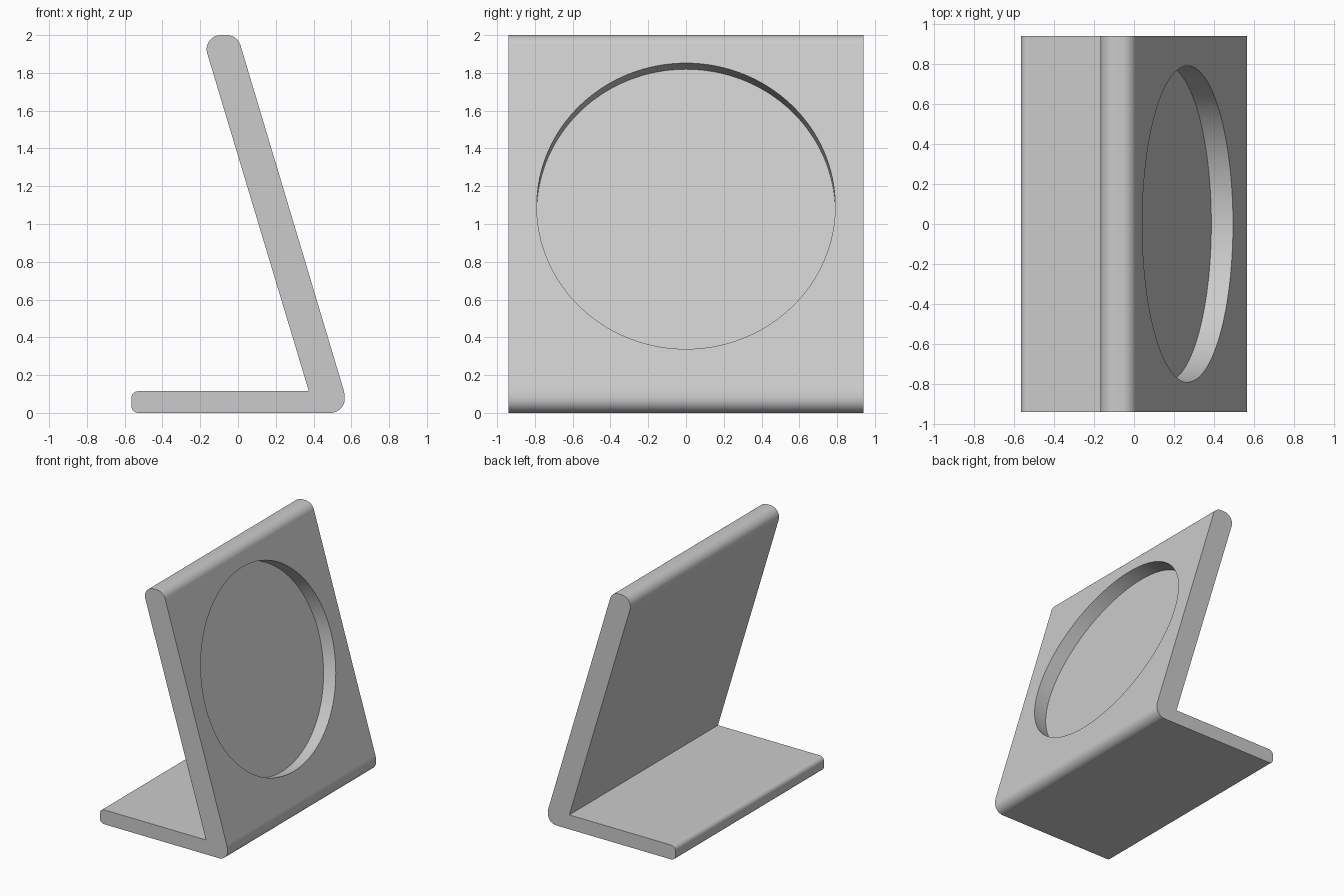
import bpy, bmesh, math
from mathutils import Vector, Matrix

if "Cube" in bpy.data.objects:
    bpy.data.objects.remove(bpy.data.objects["Cube"], do_unlink=True)

HALF_DEPTH = 0.94
LEAN = math.atan(0.2995)          # backward tilt of the upright panel
RECESS_RADIUS, RECESS_DEPTH = 0.79, 0.113

grey = bpy.data.materials.new("plain grey")
grey.use_nodes = True
grey.diffuse_color = (0.6, 0.6, 0.6, 1)
grey.node_tree.nodes["Principled BSDF"].inputs["Base Color"].default_value = (0.6, 0.6, 0.6, 1)


def fillet(prev, corner, nxt, radius, steps=12):
    """Points of an arc that rounds one corner of a profile."""
    if radius == 0:
        return [corner]
    a, b = (prev - corner).normalized(), (nxt - corner).normalized()
    half = a.angle(b) / 2
    centre = corner + (a + b).normalized() * radius / math.sin(half)
    start = (corner + a * radius / math.tan(half) - centre).normalized()
    end = (corner + b * radius / math.tan(half) - centre).normalized()
    return [centre + start.slerp(end, i / steps) * radius for i in range(steps + 1)]


def mesh_object(name, bm):
    bmesh.ops.recalc_face_normals(bm, faces=bm.faces)
    mesh = bpy.data.meshes.new(name)
    bm.to_mesh(mesh)
    bm.free()
    mesh.materials.append(grey)
    obj = bpy.data.objects.new(name, mesh)
    bpy.context.collection.objects.link(obj)
    return obj


# Side profile of foot and leaning panel: x, z, corner radius
corners = [(-0.565, 0, 0.038), (0.565, 0, 0.075), (0.565, 0.102, 0.17),
           (-0.003, 2, 0.075), (-0.192, 2, 0.075), (0.375, 0.115, 0),
           (-0.565, 0.115, 0.038)]
pts = [Vector((x, -HALF_DEPTH, z)) for x, z, r in corners]
outline = []
for i, (x, z, r) in enumerate(corners):
    outline += fillet(pts[i - 1], pts[i], pts[(i + 1) % len(pts)], r)

bm = bmesh.new()
face = bm.faces.new([bm.verts.new(p) for p in outline])
side = bmesh.ops.extrude_face_region(bm, geom=[face])
bmesh.ops.translate(bm, vec=(0, 2 * HALF_DEPTH, 0),
                    verts=[v for v in side["geom"] if isinstance(v, bmesh.types.BMVert)])
stand = mesh_object("angled_stand", bm)

# Round recess cut square into the outer face of the panel
bm = bmesh.new()
bmesh.ops.create_cone(bm, cap_ends=True, segments=128, radius1=RECESS_RADIUS,
                      radius2=RECESS_RADIUS, depth=2 * RECESS_DEPTH)
cutter = mesh_object("recess_cutter", bm)
cutter.hide_render = True
cutter.matrix_world = (Matrix.Translation((0.268, 0, 1.095))
                       @ Matrix.Rotation(math.pi / 2 - LEAN, 4, "Y"))

cut = stand.modifiers.new("recess", "BOOLEAN")
cut.operation, cut.solver, cut.object = "DIFFERENCE", "EXACT", cutter
bpy.ops.object.select_all(action="DESELECT")
stand.select_set(True)
bpy.context.view_layer.objects.active = stand
bpy.ops.object.modifier_apply(modifier=cut.name)
bpy.data.objects.remove(cutter, do_unlink=True)

# Smooth rounded edges, flat panels
bpy.ops.object.shade_smooth_by_angle(angle=math.radians(30))
weighted = stand.modifiers.new("even_shading", "WEIGHTED_NORMAL")
weighted.keep_sharp = True
